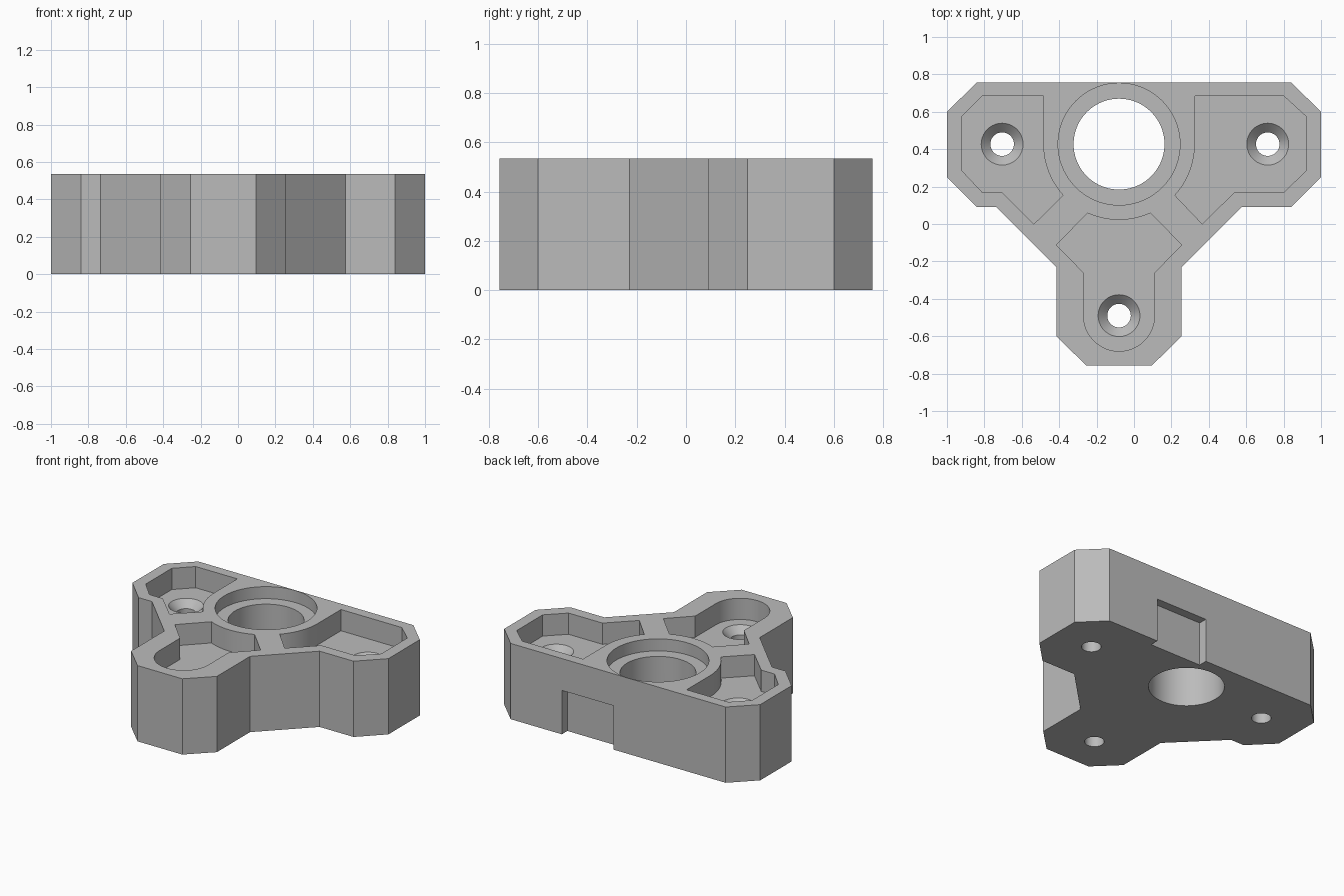
import bpy, bmesh, math

if "Cube" in bpy.data.objects:
    bpy.data.objects.remove(bpy.data.objects["Cube"])

HEIGHT = 0.535
POCKET_Z = 0.385
BORE = (-0.08, 0.427)
SCREWS = [(-0.705, 0.427), (0.715, 0.427), (-0.08, -0.49)]

grey = bpy.data.materials.new("plain grey")
grey.diffuse_color = (0.5, 0.5, 0.5, 1)
grey.use_nodes = True
grey.node_tree.nodes["Principled BSDF"].inputs["Base Color"].default_value = grey.diffuse_color


def arc(center, radius, start, end, steps):
    """Points on an arc, angles in degrees."""
    angles = [math.radians(start + (end - start) * i / steps) for i in range(steps + 1)]
    return [(center[0] + radius * math.cos(a), center[1] + radius * math.sin(a)) for a in angles]


def prism(name, points, z0, z1):
    """Extrude a flat outline from z0 to z1."""
    bm = bmesh.new()
    face = bm.faces.new([bm.verts.new((x, y, z0)) for x, y in points])
    top = bmesh.ops.extrude_face_region(bm, geom=[face])["geom"]
    bmesh.ops.translate(bm, vec=(0, 0, z1 - z0),
                        verts=[v for v in top if isinstance(v, bmesh.types.BMVert)])
    bmesh.ops.recalc_face_normals(bm, faces=bm.faces)
    mesh = bpy.data.meshes.new(name)
    bm.to_mesh(mesh)
    bm.free()
    mesh.materials.append(grey)
    obj = bpy.data.objects.new(name, mesh)
    bpy.context.collection.objects.link(obj)
    return obj


def turned(name, center, profile, steps=48):
    """Closed solid of revolution from (radius, z) pairs."""
    bm = bmesh.new()
    rings = [[bm.verts.new((x, y, z)) for x, y in arc(center, r, 0, 360, steps)[:-1]]
             for r, z in profile]
    for low, high in zip(rings, rings[1:]):
        for i in range(steps):
            j = (i + 1) % steps
            bm.faces.new((low[i], low[j], high[j], high[i]))
    bm.faces.new(rings[0])
    bm.faces.new(rings[-1])
    bmesh.ops.recalc_face_normals(bm, faces=bm.faces)
    mesh = bpy.data.meshes.new(name)
    bm.to_mesh(mesh)
    bm.free()
    mesh.materials.append(grey)
    obj = bpy.data.objects.new(name, mesh)
    bpy.context.collection.objects.link(obj)
    return obj


# Three-armed bracket body
body = prism("bracket_body", [
    (-0.84, 0.757), (0.84, 0.757), (1, 0.6), (1, 0.25), (0.84, 0.09), (0.575, 0.09),
    (0.255, -0.23), (0.255, -0.6), (0.095, -0.757), (-0.255, -0.757), (-0.415, -0.6),
    (-0.415, -0.23), (-0.735, 0.09), (-0.84, 0.09), (-1, 0.25), (-1, 0.6)], 0, HEIGHT)

# Arm pockets, each curved around the bore
left = [(-0.485, 0.685), (-0.81, 0.685), (-0.92, 0.575), (-0.92, 0.285),
        (-0.81, 0.168), (-0.705, 0.168), (-0.535, 0)]
right = [(0.365, 0), (0.535, 0.168), (0.8, 0.168), (0.92, 0.285),
         (0.92, 0.575), (0.8, 0.685), (0.325, 0.685)]
front = [(-0.415, -0.112), (-0.27, -0.26)] + arc((-0.08, -0.49), 0.19, 180, 360, 24) \
    + [(0.11, -0.26), (0.255, -0.112)]
cutters = [
    prism("left_pocket_cutter", left + arc(BORE, 0.405, 222.5, 180, 12), POCKET_Z, 0.7),
    prism("right_pocket_cutter", right + arc(BORE, 0.405, 360, 317.5, 12), POCKET_Z, 0.7),
    prism("front_pocket_cutter", front + arc(BORE, 0.405, 294.5, 245.5, 12), POCKET_Z, 0.7),
    # Slot in the lower back wall
    prism("back_slot_cutter", [(0.035, 0.695), (0.44, 0.695), (0.44, 0.9), (0.035, 0.9)],
          -0.1, 0.31),
    # Stepped central bore
    turned("bore_cutter", BORE, [(0.243, -0.1), (0.243, 0.45), (0.326, 0.45), (0.326, 0.7)], 72),
]
# Countersunk screw holes
for i, center in enumerate(SCREWS):
    cutters.append(turned(f"screw_hole_cutter_{i + 1}", center, [
        (0.063, -0.1), (0.063, POCKET_Z - 0.05), (0.112, POCKET_Z), (0.112, 0.5)], 36))

bpy.context.view_layer.objects.active = body
body.select_set(True)
for cutter in cutters:
    mod = body.modifiers.new(cutter.name, "BOOLEAN")
    mod.operation = "DIFFERENCE"
    mod.solver = "EXACT"
    mod.object = cutter
    bpy.ops.object.modifier_apply(modifier=mod.name)
for cutter in cutters:
    bpy.data.objects.remove(cutter)

bpy.ops.object.shade_smooth_by_angle(angle=math.radians(30))
